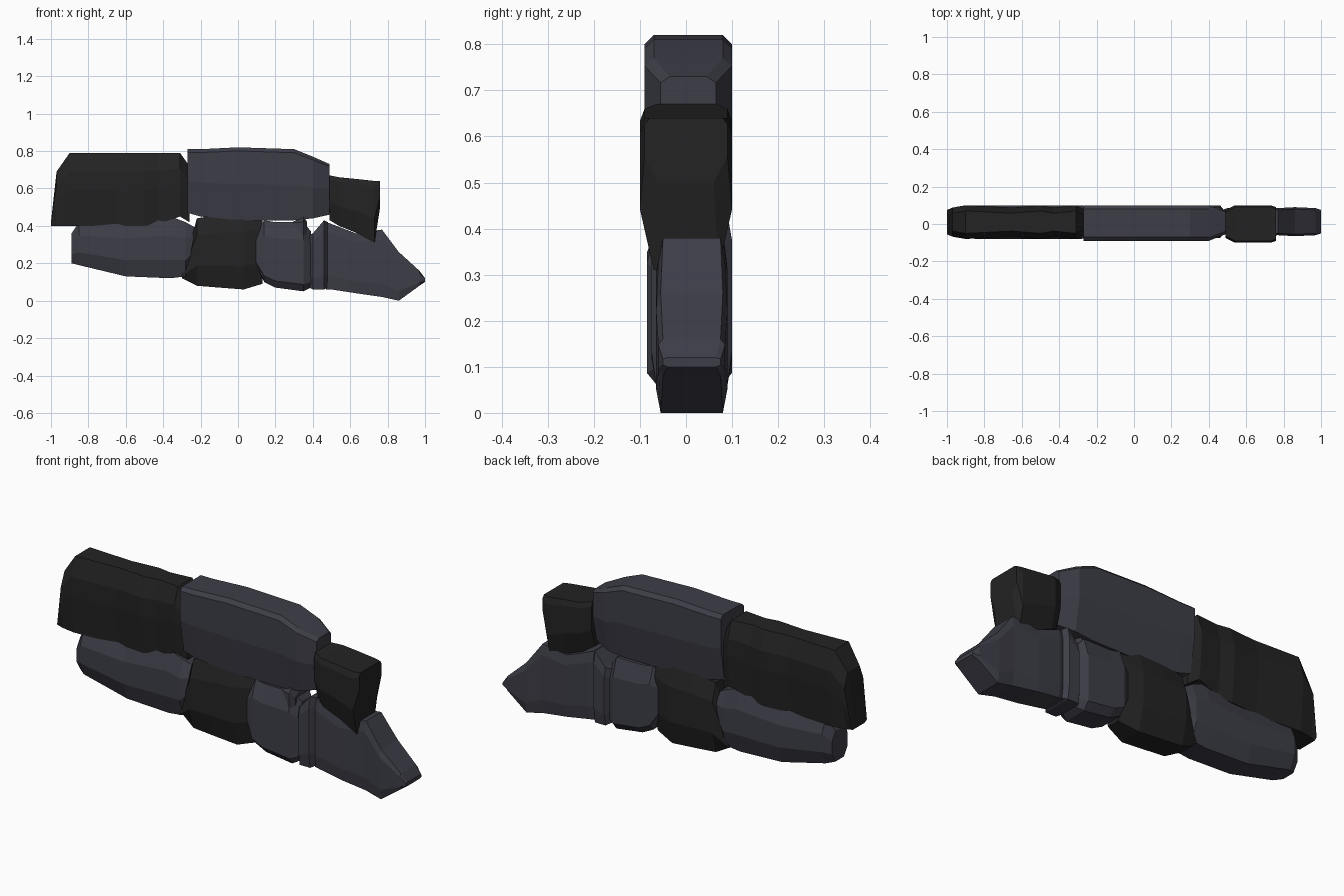
import bpy
import bmesh

cube = bpy.data.objects.get("Cube")
if cube:
    bpy.data.objects.remove(cube, do_unlink=True)


def make_material(name, colour):
    material = bpy.data.materials.new(name)
    material.use_nodes = True
    material.diffuse_color = colour
    shader = material.node_tree.nodes["Principled BSDF"]
    shader.inputs["Base Color"].default_value = colour
    shader.inputs["Roughness"].default_value = 0.9
    return material


slate = make_material("blue grey stone", (0.047, 0.047, 0.064, 1))
coal = make_material("black stone", (0.017, 0.017, 0.017, 1))


def cross_section(front, back, low, high, low_cut, high_cut):
    """Chamfered section as (height fraction, y): up the front, down the back."""
    side = [(0, low_cut), (low, 0), (high, 0), (1, high_cut)]
    front_side = [(height, front + cut) for height, cut in side]
    back_side = [(height, back - cut) for height, cut in reversed(side)]
    return front_side + back_side


def make_stone(name, material, outline, front=-0.08, back=0.1, low=0.3, high=0.8,
               low_cut=0.03, high_cut=0.03, left_recess=0.025, right_recess=0.025,
               ripple=0):
    """Loft a chamfered block through an outline of (x, bottom z, top z).
    The end sections recede, and every second section recedes by the ripple."""
    bm = bmesh.new()
    rings = []
    last = len(outline) - 1
    for index, (x, bottom, top) in enumerate(outline):
        recess = ripple * (index % 2)
        if index == 0:
            recess = left_recess
        elif index == last:
            recess = right_recess
        section = cross_section(front + recess, back - recess,
                                low, high, low_cut, high_cut)
        rings.append([bm.verts.new((x, y, bottom + height * (top - bottom)))
                      for height, y in section])
    count = len(rings[0])
    for ring, following in zip(rings, rings[1:]):
        for i in range(count):
            j = (i + 1) % count
            bm.faces.new((ring[i], ring[j], following[j], following[i]))
    bm.faces.new(rings[0])
    bm.faces.new(rings[-1])
    bmesh.ops.recalc_face_normals(bm, faces=bm.faces)
    mesh = bpy.data.meshes.new(name)
    bm.to_mesh(mesh)
    bm.free()
    mesh.materials.append(material)
    stone = bpy.data.objects.new(name, mesh)
    bpy.context.collection.objects.link(stone)


# Upper course
make_stone(
    "upper_left_stone", coal,
    [(-1, .4, .42), (-.97, .4, .69), (-.9, .4, .79), (-.65, .4, .79),
     (-.5, .4, .79), (-.43, .41, .79), (-.31, .45, .79), (-.26, .42, .72)],
    low=.5, high=.75, low_cut=.015, ripple=.012)

make_stone(
    "upper_middle_stone", slate,
    [(-.27, .47, .81), (-.2, .45, .81), (0, .43, .82), (.3, .43, .81),
     (.4, .44, .77), (.49, .46, .73)],
    front=-.09, low=.5, high=.95, high_cut=.02,
    left_recess=0, right_recess=.035)

make_stone(
    "upper_right_stone", coal,
    [(.49, .43, .67), (.54, .4, .66), (.64, .36, .65), (.73, .31, .64),
     (.76, .5, .64)],
    front=-.1, low=.4, high=.9, high_cut=.01, right_recess=.01)

# Lower course
make_stone(
    "lower_left_stone", slate,
    [(-.89, .2, .36), (-.85, .19, .42), (-.6, .13, .42), (-.36, .12, .45),
     (-.28, .13, .42), (-.21, .25, .38)],
    high=.7)

make_stone(
    "lower_middle_stone", coal,
    [(-.3, .12, .14), (-.22, .08, .44), (-.1, .07, .46), (.03, .06, .47),
     (.13, .09, .48)],
    high=.75)

make_stone(
    "lower_inner_stone", slate,
    [(.09, .2, .36), (.14, .1, .43), (.2, .07, .42), (.35, .05, .42),
     (.39, .07, .37)],
    front=-.085, low=.1, high=.75)

make_stone(
    "small_chip", slate,
    [(.29, .4, .42), (.35, .3, .45), (.37, .32, .42)],
    back=.06, low_cut=.01, high_cut=.02)

# The wedge at the right end: a narrow joint block, then the pointed stone
make_stone(
    "joint_stone", slate,
    [(.38, .07, .35), (.4, .06, .36), (.46, .06, .43), (.48, .07, .42)],
    front=-.075, low=.2, high=.85, low_cut=.01, high_cut=.01)

make_stone(
    "lower_right_stone", slate,
    [(.47, .06, .42), (.5, .06, .41), (.63, .04, .36), (.77, .02, .38),
     (.86, 0, .26), (.97, .08, .16), (1, .1, .12)],
    front=-.065, back=.09, low=.2, high=.85, low_cut=.01, high_cut=.01,
    left_recess=.015, right_recess=.015, ripple=.005)
